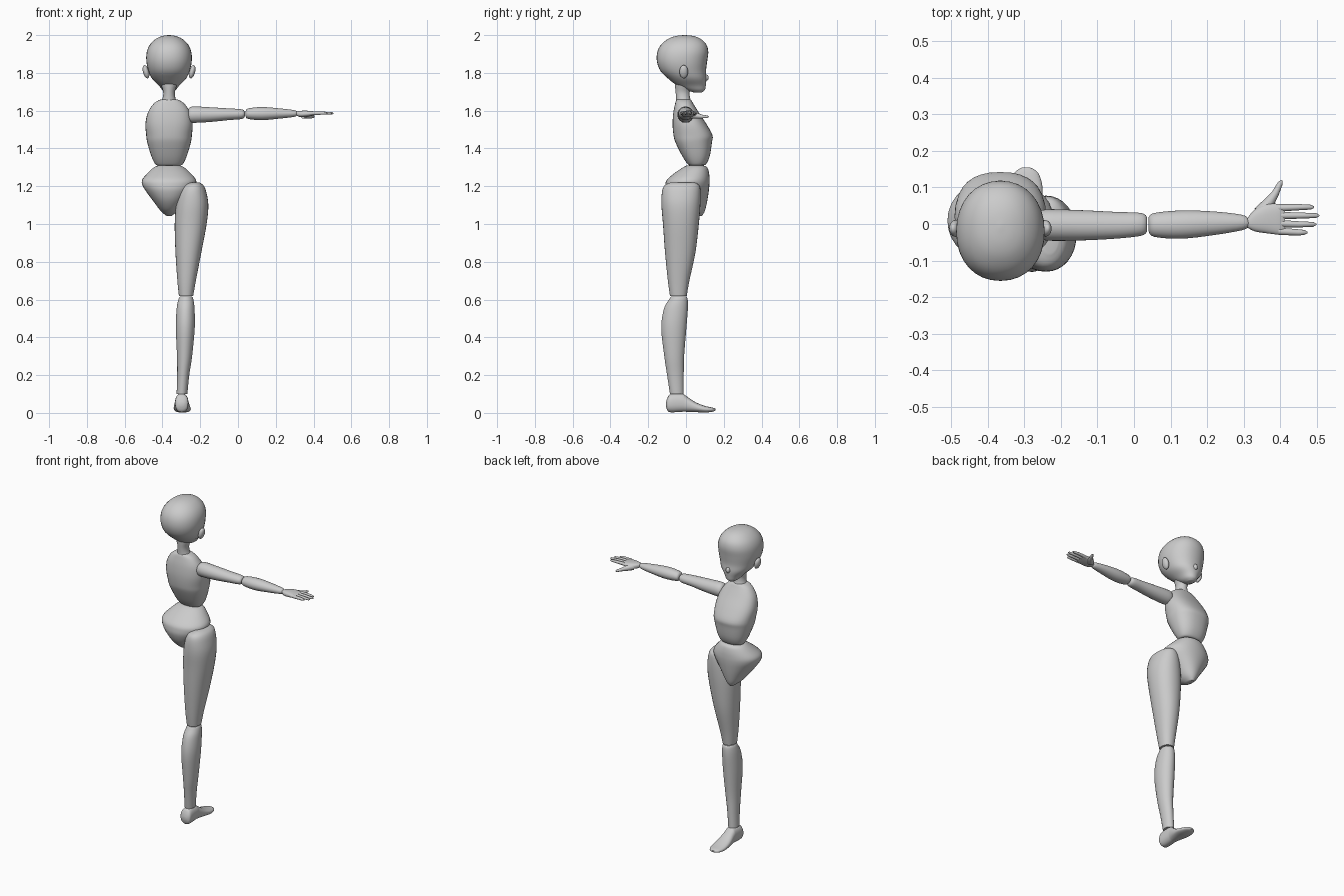
import bpy, bmesh, math
from mathutils import Vector

CX = -0.365  # body centre line


def shade(ob, angle=50):
    bpy.ops.object.select_all(action='DESELECT')
    ob.select_set(True)
    bpy.context.view_layer.objects.active = ob
    bpy.ops.object.shade_smooth_by_angle(angle=math.radians(angle))


def smooth_sections(secs, steps):
    """Catmull-Rom interpolation between cross-sections."""
    out, n = [], len(secs)
    for i in range(n - 1):
        q = [secs[max(0, min(n - 1, i + k))] for k in (-1, 0, 1, 2)]
        for s in range(steps):
            t = s / steps
            out.append([0.5 * (2 * b + (c - a) * t + (2 * a - 5 * b + 4 * c - d) * t * t
                               + (3 * b - a - 3 * c + d) * t ** 3)
                        for a, b, c, d in zip(*q)])
    return out + [list(secs[-1])]


def loft(name, axis, secs, power=2.0, sides=32, steps=4):
    """Sections are (position, a0, a1, b0, b1) along the axis."""
    bm = bmesh.new()
    rings = []
    for t, a0, a1, b0, b1 in smooth_sections(secs, steps):
        ring = []
        for k in range(sides):
            w = 2 * math.pi * k / sides
            c, s = math.cos(w), math.sin(w)
            a = (a0 + a1) / 2 + (a1 - a0) / 2 * math.copysign(abs(c) ** (2 / power), c)
            b = (b0 + b1) / 2 + (b1 - b0) / 2 * math.copysign(abs(s) ** (2 / power), s)
            ring.append(bm.verts.new({'x': (t, a, b), 'y': (a, t, b), 'z': (a, b, t)}[axis]))
        rings.append(ring)
    for r, q in zip(rings, rings[1:]):
        for k in range(sides):
            j = (k + 1) % sides
            bm.faces.new((r[k], r[j], q[j], q[k]))
    bm.faces.new(rings[0])
    bm.faces.new(rings[-1])
    bmesh.ops.recalc_face_normals(bm, faces=bm.faces)
    me = bpy.data.meshes.new(name)
    bm.to_mesh(me)
    bm.free()
    ob = bpy.data.objects.new(name, me)
    bpy.context.collection.objects.link(ob)
    shade(ob)
    return ob


def body(name, rows, power=2.0):
    """Symmetric part: rows are (z, half width, y back, y front)."""
    return loft(name, 'z', [(z, CX - w, CX + w, a, b) for z, w, a, b in rows], power)


def ball(name, loc, scale, rot=(0, 0, 0)):
    bpy.ops.mesh.primitive_uv_sphere_add(segments=20, ring_count=12, radius=1,
                                         location=loc, rotation=rot)
    ob = bpy.context.object
    ob.name, ob.scale = name, scale
    shade(ob)


def finger(name, pts):
    """Tapered tube through (x, y, z, radius) points."""
    cu = bpy.data.curves.new(name, 'CURVE')
    cu.dimensions, cu.bevel_depth, cu.bevel_resolution = '3D', 1.0, 3
    cu.use_fill_caps = True
    sp = cu.splines.new('POLY')
    sp.points.add(len(pts) - 1)
    for p, (x, y, z, r) in zip(sp.points, pts):
        p.co, p.radius = (x, y, z, 1), r
    bpy.context.collection.objects.link(bpy.data.objects.new(name, cu))


# Head, nose, ears and neck
body("head", [(1.697, .018, .04, .085), (1.71, .036, .0, .1), (1.735, .056, -.05, .105),
              (1.77, .09, -.095, .108), (1.81, .109, -.135, .106), (1.86, .12, -.154, .112),
              (1.91, .118, -.152, .118), (1.95, .101, -.132, .108), (1.98, .07, -.095, .078),
              (1.995, .036, -.055, .04), (2.0, .004, -.012, -.002)], 2.15)
ball("nose", (CX, .103, 1.775), (.014, .017, .018))
for side in (-1, 1):
    ball("ear", (CX + side * .122, -.012, 1.806), (.016, .023, .036), (0, side * .25, 0))
body("neck", [(1.655, .038, -.052, .025), (1.675, .032, -.053, .02), (1.70, .031, -.055, .02),
              (1.73, .04, -.058, .03), (1.76, .05, -.06, .04)])

# Torso and pelvis
body("torso", [(1.31, .06, .02, .088), (1.318, .074, .008, .107), (1.36, .094, -.02, .126),
               (1.43, .115, -.055, .137), (1.47, .121, -.066, .14), (1.53, .125, -.071, .108),
               (1.59, .112, -.067, .068), (1.635, .083, -.058, .04), (1.655, .055, -.052, .028),
               (1.66, .035, -.045, .018)], 2.35)
body("pelvis", [(1.043, .014, .03, .085), (1.07, .045, -.035, .10), (1.12, .083, -.085, .112),
                (1.17, .12, -.108, .12), (1.205, .141, -.11, .124), (1.235, .142, -.1, .125),
                (1.27, .113, -.06, .122), (1.30, .08, -.015, .112), (1.31, .055, .005, .09)], 2.1)

# Leg
loft("thigh", 'z', [(.62, -.313, -.237, -.085, .004), (.7, -.321, -.223, -.096, .018),
                    (.85, -.331, -.194, -.111, .05), (1.0, -.335, -.166, -.122, .068),
                    (1.1, -.328, -.157, -.13, .076), (1.17, -.312, -.168, -.127, .077),
                    (1.205, -.29, -.183, -.113, .07), (1.22, -.255, -.205, -.08, .045)], 2.15)
loft("shin", 'z', [(.1, -.325, -.268, -.085, -.012), (.2, -.322, -.258, -.1, -.012),
                   (.3, -.323, -.243, -.115, -.01), (.45, -.329, -.229, -.131, .002),
                   (.55, -.325, -.23, -.117, .01), (.6, -.316, -.236, -.09, .009),
                   (.615, -.308, -.243, -.08, .002)])
loft("foot", 'y', [(-.106, -.31, -.285, .035, .055), (-.098, -.328, -.268, .012, .08),
                   (-.08, -.333, -.263, .003, .1), (-.02, -.333, -.263, .006, .102),
                   (0, -.334, -.262, .006, .09), (.05, -.34, -.254, .004, .057),
                   (.1, -.338, -.25, .002, .037), (.14, -.326, -.262, .006, .028),
                   (.155, -.305, -.285, .013, .022)], 2.3)

# Arm
loft("upper_arm", 'x', [(-.262, -.035, .03, 1.545, 1.61), (-.24, -.045, .04, 1.536, 1.622),
                        (-.15, -.045, .038, 1.54, 1.618), (-.05, -.04, .033, 1.55, 1.612),
                        (.02, -.032, .03, 1.556, 1.607), (.036, -.02, .018, 1.57, 1.595)])
loft("forearm", 'x', [(.04, -.02, .018, 1.57, 1.597), (.055, -.035, .03, 1.556, 1.612),
                      (.13, -.04, .037, 1.55, 1.619), (.22, -.03, .034, 1.558, 1.612),
                      (.295, -.017, .025, 1.567, 1.603), (.313, -.008, .014, 1.575, 1.596)])

# Hand
loft("palm", 'x', [(.31, -.01, .016, 1.574, 1.596), (.33, -.02, .04, 1.566, 1.599),
                   (.36, -.025, .054, 1.567, 1.6), (.395, -.029, .055, 1.574, 1.597),
                   (.412, -.028, .052, 1.579, 1.592)], 2.5)
for name, y0, y1, tip in (("index_finger", .044, .046, .492), ("middle_finger", .023, .023, .506),
                          ("ring_finger", .001, -.001, .498), ("little_finger", -.02, -.023, .474)):
    finger(name, [(.395, y0, 1.586, .01), (.45, y1, 1.587, .0085),
                  (tip - .008, y1, 1.586, .0065), (tip, y1, 1.585, .002)])
finger("thumb", [(.345, .03, 1.578, .02), (.37, .06, 1.572, .015), (.387, .085, 1.569, .01),
                 (.4, .112, 1.568, .007), (.404, .12, 1.568, .002)])
